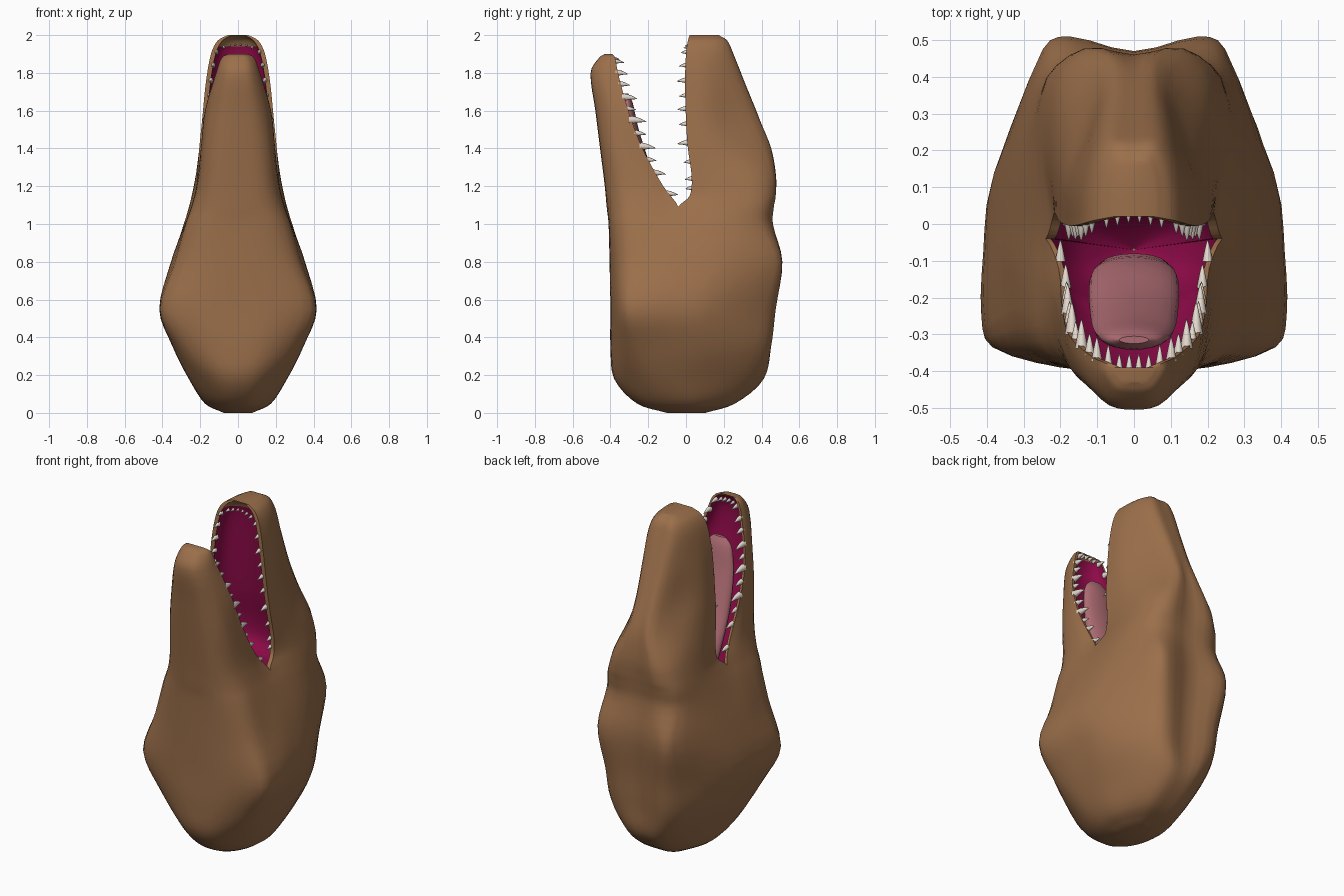
import bpy, bmesh, math
from mathutils import Vector as V

if "Cube" in bpy.data.objects:
    bpy.data.objects.remove(bpy.data.objects["Cube"])

KX, KZ = 3, 4   # subdivisions between control points around / along the head

# Half cross-sections: z, crown y, then (x, y) points; the 4th point is the lip line
SKULL = [
    (0.00, .10, .03, .10, .05, .07, .07, .03, .075, -.01, .07, -.05, .05, -.08, .03, -.10, -.10),
    (0.05, .26, .08, .25, .13, .17, .17, .06, .175, -.02, .16, -.12, .12, -.20, .06, -.25, -.26),
    (0.18, .41, .10, .40, .19, .28, .245, .10, .26, -.05, .25, -.18, .19, -.28, .10, -.36, -.38),
    (0.35, .43, .15, .45, .24, .36, .33, .13, .345, -.05, .34, -.20, .30, -.31, .16, -.385, -.40),
    (0.55, .445, .16, .475, .245, .41, .385, .12, .41, -.08, .415, -.25, .385, -.335, .20, -.39, -.40),
    (0.80, .47, .175, .51, .248, .475, .335, .22, .355, -.03, .345, -.18, .315, -.325, .19, -.388, -.405),
    (1.00, .445, .14, .46, .24, .40, .285, .20, .28, -.04, .28, -.18, .265, -.32, .17, -.395, -.41),
    (1.09, .45, .14, .465, .235, .40, .26, .20, .24, -.04, .248, -.18, .235, -.32, .155, -.40, -.42),
]
SNOUT = [
    (1.15, .455, .14, .475, .225, .395, .245, .20, .22, .02),
    (1.25, .46, .12, .475, .20, .38, .225, .20, .215, .03),
    (1.40, .44, .07, .445, .15, .32, .20, .17, .205, .01),
    (1.55, .39, .065, .38, .13, .25, .185, .12, .19, 0),
    (1.75, .31, .07, .30, .13, .20, .165, .10, .17, -.005),
    (1.90, .25, .07, .245, .115, .18, .138, .09, .143, 0),
    (1.97, .215, .055, .215, .09, .16, .105, .08, .108, .01),
    (2.00, .17, .035, .17, .05, .13, .055, .08, .055, .02),
]
JAW = [   # lip, two side points, corner, chin y
    (1.20, .205, -.12, .22, -.20, .205, -.34, .135, -.415, -.43),
    (1.40, .195, -.23, .195, -.30, .175, -.39, .11, -.443, -.455),
    (1.60, .175, -.305, .17, -.35, .147, -.415, .09, -.468, -.48),
    (1.80, .115, -.36, .115, -.40, .10, -.45, .06, -.495, -.505),
    (1.88, .085, -.375, .085, -.40, .07, -.43, .045, -.455, -.46),
    (1.90, .05, -.39, .05, -.40, .04, -.415, .025, -.43, -.43),
]


def material(name, rgb):
    m = bpy.data.materials.new(name)
    m.diffuse_color = (*rgb, 1)
    m.use_nodes = True
    m.node_tree.nodes["Principled BSDF"].inputs["Base Color"].default_value = m.diffuse_color
    return m


SKIN = material("skin", (.33, .16, .07))
GUM = material("gum", (.27, .003, .065))
TONGUE = material("tongue", (.42, .15, .17))
TOOTH = material("tooth", (.78, .70, .62))


def spline(pts, k, closed=False):
    """Smooth curve through pts with k steps per gap (centripetal Hermite)."""
    n = len(pts)
    p = [pts[-1]] + pts + pts[:2] if closed else [pts[0]] + pts + [pts[-1]]
    t = [0]
    for a, b in zip(p, p[1:]):
        t.append(t[-1] + math.sqrt((b - a).length))
    tan = lambda i: (p[i + 1] - p[i - 1]) / max(t[i + 1] - t[i - 1], 1e-6)
    out = []
    for i in range(1, n + (1 if closed else 0)):
        h = t[i + 1] - t[i]
        for s in (j / k for j in range(k)):
            out.append(p[i] * (2*s**3 - 3*s*s + 1) + tan(i) * (h * (s**3 - 2*s*s + s))
                       + p[i + 1] * (3*s*s - 2*s**3) + tan(i + 1) * (h * (s**3 - s*s)))
    return out + [p[n + 1] if closed else p[n]]


def pairs(row, flat):
    return [V((flat[i], flat[i + 1], row[0])) for i in range(0, len(flat), 2)]


def flip(pts):
    return [V((-q.x, q.y, q.z)) for q in reversed(pts)]


def grid(bm, rows, mat=lambda z, edge: 0):
    vs = [[bm.verts.new(q) for q in r] for r in rows]
    for a, b in zip(vs, vs[1:]):
        for i in range(len(a) - 1):
            f = bm.faces.new((a[i], a[i + 1], b[i + 1], b[i]))
            f.material_index = mat(f.calc_center_median().z, i in (0, len(a) - 2))


def zip_cap(bm, row):
    h = len(row) // 2
    grid(bm, [row[:h + 1], row[h:][::-1]])


def finish(name, bm, mats, angle=45):
    bmesh.ops.remove_doubles(bm, verts=bm.verts, dist=1e-4)
    bmesh.ops.recalc_face_normals(bm, faces=bm.faces)
    me = bpy.data.meshes.new(name)
    bm.to_mesh(me)
    bm.free()
    for m in mats:
        me.materials.append(m)
    ob = bpy.data.objects.new(name, me)
    bpy.context.collection.objects.link(ob)
    bpy.ops.object.select_all(action='DESELECT')
    ob.select_set(True)
    bpy.context.view_layer.objects.active = ob
    bpy.ops.object.shade_smooth_by_angle(angle=math.radians(angle))
    return ob


# Control rows -> smooth upper and lower skin sheets
upper, lower = [], []
for r in SKULL:
    up, low = pairs(r, r[2:10]), pairs(r, r[10:16])
    loop = flip(up) + [V((0, r[1], r[0]))] + up + low + [V((0, r[16], r[0]))] + flip(low)
    c = spline(loop, KX, True)
    upper.append(c[:8 * KX + 1])
    lower.append(c[8 * KX:])
for r in SNOUT:
    up = pairs(r, r[2:])
    upper.append(spline(flip(up) + [V((0, r[1], r[0]))] + up, KX))
for r in JAW:
    low = pairs(r, r[1:9])
    lower.append(spline(low + [V((0, r[9], r[0]))] + flip(low), KX))
along = lambda rows: [list(r) for r in zip(*[spline(list(c), KZ) for c in zip(*rows)])]
upper, lower = along(upper), along(lower)
corner = (len(SKULL) - 1) * KZ
for i in range(corner + 1):
    lower[i][0], lower[i][-1] = upper[i][-1], upper[i][0]


# Mouth lining: skin-coloured rim, then an arched strip from lip to lip
def lining(sheet, depth, rim):
    rows = sheet[corner:]
    out = []
    for i, r in enumerate(rows):
        d = depth(i / (len(rows) - 1))
        w = r[0].x * (1 - rim / max(abs(r[0].x), 3 * rim))
        arc = [V((w * math.cos(a), r[0].y + d * max(math.sin(a), 0) ** .7, r[0].z))
               for a in (math.pi * j / 14 for j in range(15))]
        out.append([r[0]] + arc + [r[-1]])
    return out


roof = lining(upper, lambda s: .12 * (1 - s**6), .025)
floor = lining(lower, lambda s: -(.07 + .11 * (1 - s)) * (1 - s**4), .014)

# Head: skin, end caps, lining and throat pouch
bm = bmesh.new()
for sheet in (upper, lower):
    grid(bm, sheet)
    zip_cap(bm, sheet[0])
    zip_cap(bm, sheet[-1])
grid(bm, roof, lambda z, edge: 1 if z < 1.945 and not edge else 0)
grid(bm, floor, lambda z, edge: 1 if z < 1.875 and not edge else 0)
ring = roof[0] + floor[0][1:]
grid(bm, [[V((q.x * s, -.07 + (q.y + .07) * s, z)) for q in ring]
          for z, s in ((1.09, 1), (1.0, .86), (.9, .6), (.84, .02))], lambda z, edge: 1)
finish("head", bm, [SKIN, GUM])

# Tongue: z, y, half width, half thickness
bm = bmesh.new()
sections = [V(q) for q in ((.93, -.11, .09, .03), (1.1, -.15, .12, .05), (1.3, -.235, .12, .05),
                           (1.5, -.29, .108, .04), (1.64, -.312, .08, .03), (1.69, -.315, .04, .01))]
rows = [[V((w * math.cos(a), y + h * math.sin(a), z)) for a in
         (math.tau * j / 20 for j in range(21))] for z, y, w, h in spline(sections, 4)]
grid(bm, rows)
for r in (rows[0], rows[-1]):
    bm.faces.new([bm.verts.new(q) for q in r[:-1]])
finish("tongue", bm, [TONGUE])


# Teeth: curved cones along each lip
def tooth(bm, base, direction, length, radius):
    rows = []
    for t in (0, .3, .6, .85, 1):
        c = base + direction * length * t + V((0, 0, -.22 * length * t * t))
        rad = radius * (1 - t) ** .8
        rows.append([c + V((rad * .8 * math.cos(a), 0, rad * math.sin(a)))
                     for a in (math.tau * j / 8 for j in range(9))])
    grid(bm, rows)


def lip_at(sheet, z):
    edge = [max(r[0], r[-1], key=lambda q: q.x) for r in sheet[corner:]]
    for a, b in zip(edge, edge[1:]):
        if a.z <= z <= b.z:
            return a.lerp(b, (z - a.z) / (b.z - a.z))


def tooth_row(name, sheet, sign, inset, side, front):
    bm = bmesh.new()
    d = V((0, sign, .12)).normalized()
    for sx in (1, -1):
        for z, size in side:
            q = lip_at(sheet, z)
            tooth(bm, V((sx * (q.x - inset), q.y - sign * .012, z)), d, size + .012, .008 + size * .2)
        for x, y, z, size in front:
            tooth(bm, V((sx * x, y - sign * .01, z)), d, size + .01, .006 + size * .18)
    finish(name, bm, [TOOTH], 60)


tooth_row("upper_teeth", upper, -1, .025,
          [(1.19, .035), (1.24, .04), (1.33, .035), (1.43, .055), (1.53, .04), (1.61, .045),
           (1.68, .035), (1.76, .045), (1.84, .035), (1.91, .03)],
          [(.075, .01, 1.935, .025), (.045, .012, 1.945, .02), (.015, .015, 1.95, .015)])
tooth_row("lower_teeth", lower, 1, .014,
          [(1.16, .05), (1.27, .055), (1.34, .045), (1.41, .075), (1.48, .055), (1.55, .08),
           (1.61, .045), (1.67, .07), (1.74, .05), (1.8, .055)],
          [(.07, -.375, 1.86, .05), (.04, -.38, 1.87, .03), (.013, -.38, 1.875, .03)])
